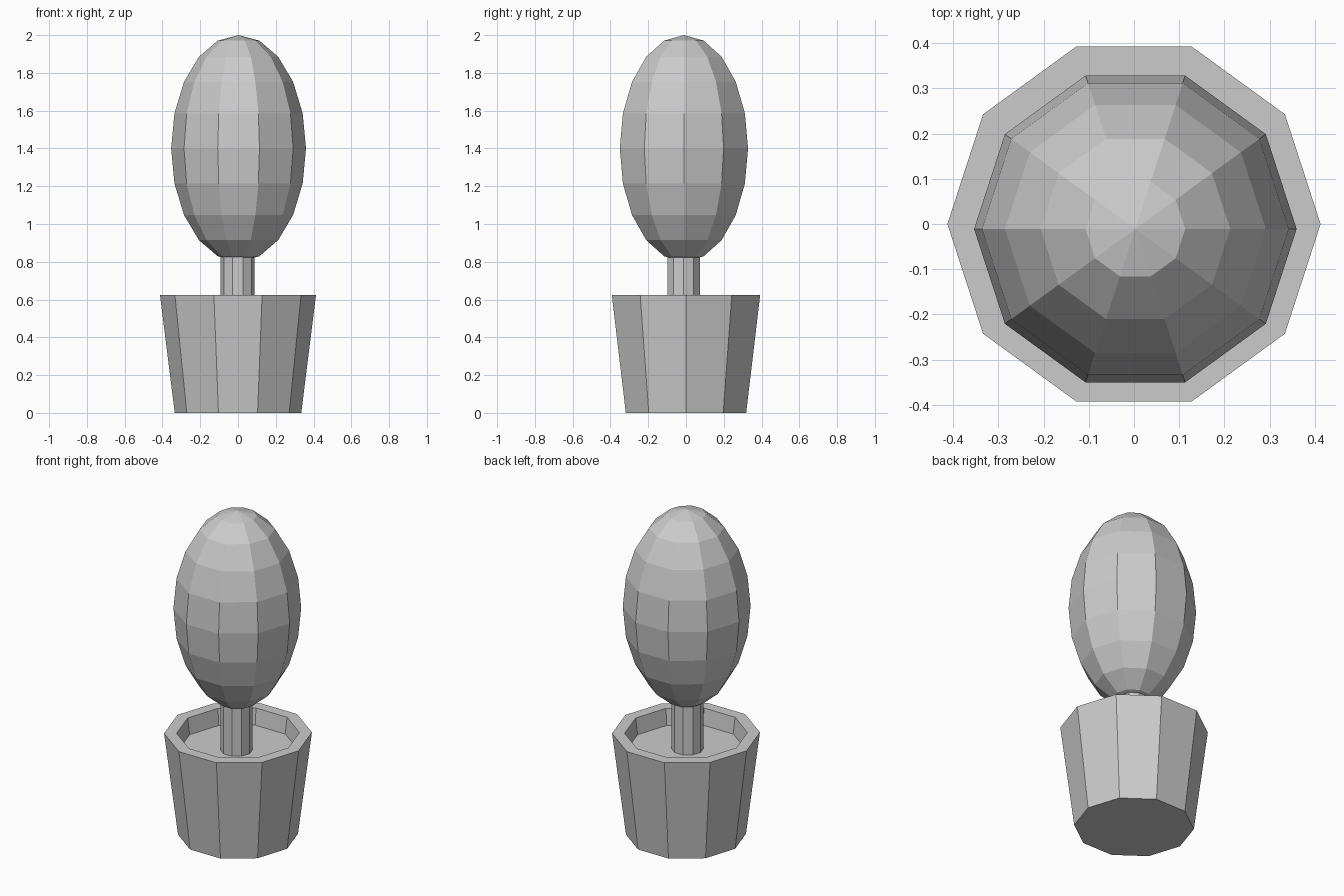
import bpy, bmesh
from math import pi, sin, cos

if "Cube" in bpy.data.objects:
    bpy.data.objects.remove(bpy.data.objects["Cube"])

SIDES = 10


def lathe(name, profile, centre=(0, 0)):
    """Spin an (r, z) profile into a ten-sided solid; r = 0 makes a pole."""
    bm = bmesh.new()
    rings = []
    for r, z in profile:
        n = SIDES if r > 0 else 1
        rings.append([bm.verts.new((r * cos(2 * pi * i / SIDES),
                                    r * sin(2 * pi * i / SIDES), z)) for i in range(n)])
    for a, b in zip(rings, rings[1:]):
        for i in range(SIDES):
            j = (i + 1) % SIDES
            if len(a) == 1:
                bm.faces.new((a[0], b[j], b[i]))
            elif len(b) == 1:
                bm.faces.new((a[i], a[j], b[0]))
            else:
                bm.faces.new((a[i], a[j], b[j], b[i]))
    # flat caps for open ends
    for ring in (rings[0], rings[-1]):
        if len(ring) > 1:
            bm.faces.new(ring)
    bmesh.ops.recalc_face_normals(bm, faces=bm.faces)
    mesh = bpy.data.meshes.new(name)
    bm.to_mesh(mesh)
    bm.free()
    obj = bpy.data.objects.new(name, mesh)
    obj.location = (*centre, 0)
    bpy.context.collection.objects.link(obj)
    return obj


# Tapered pot with a rim, recessed to the soil level
lathe("pot", [(0.335, 0), (0.413, 0.625), (0.343, 0.625), (0.33, 0.525)])

# Trunk, rising from the soil into the foliage
lathe("trunk", [(0.09, 0.52), (0.09, 0.825)], (-0.002, -0.012))

# Egg-shaped foliage: ten-ring stretched sphere
lathe("foliage", [(0.357 * sin(pi * k / 10) if 0 < k < 10 else 0,
                   1.4 - 0.6 * cos(pi * k / 10)) for k in range(11)], (0.003, -0.011))
